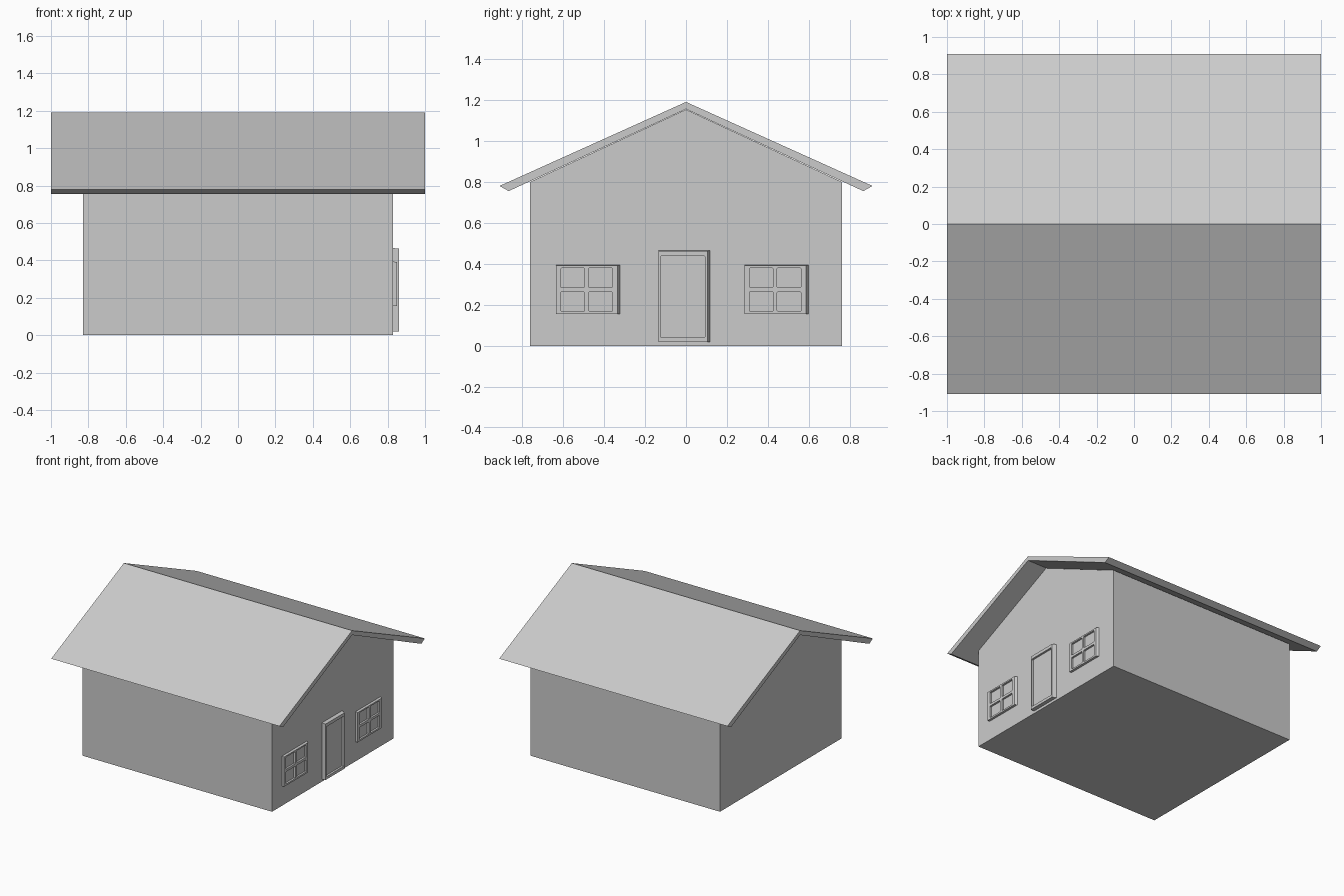
import bpy, bmesh

if "Cube" in bpy.data.objects:
    bpy.data.objects.remove(bpy.data.objects["Cube"])


def mesh_object(name, bm):
    bmesh.ops.recalc_face_normals(bm, faces=bm.faces)
    me = bpy.data.meshes.new(name)
    bm.to_mesh(me)
    bm.free()
    ob = bpy.data.objects.new(name, me)
    bpy.context.collection.objects.link(ob)
    return ob


def loft(bm, x0, prof0, x1, prof1):
    """Closed solid between two (y, z) outlines at x0 and x1."""
    a = [bm.verts.new((x0, y, z)) for y, z in prof0]
    b = [bm.verts.new((x1, y, z)) for y, z in prof1]
    n = len(a)
    faces = [bm.faces.new(a), bm.faces.new(b)]
    for i in range(n):
        faces.append(bm.faces.new((a[i], a[(i + 1) % n], b[(i + 1) % n], b[i])))
    return faces


def rect(y0, y1, z0, z1):
    return [(y0, z0), (y1, z0), (y1, z1), (y0, z1)]


def rounded(y0, y1, z0, z1, c=0.004):
    return [(y0 + c, z0), (y1 - c, z0), (y1, z0 + c), (y1, z1 - c),
            (y1 - c, z1), (y0 + c, z1), (y0, z1 - c), (y0, z0 + c)]


def prism(name, half_x, prof):
    bm = bmesh.new()
    loft(bm, -half_x, prof, half_x, prof)
    return mesh_object(name, bm)


def cut_frame(name, front_x, outline, holes, floor_x):
    """Frame on the gable wall, slanted on its +y side, with recesses."""
    y0, y1, z0, z1 = outline
    bm = bmesh.new()
    loft(bm, 0.825, rect(y0, y1 + 0.015, z0, z1 + 0.003), front_x, rect(*outline))
    frame = mesh_object(name, bm)
    bm = bmesh.new()
    for h in holes:
        loft(bm, floor_x, rounded(*h), front_x + 0.05, rounded(*h))
    cutter = mesh_object(name + "_cutter", bm)
    cutter.hide_render = True
    cutter.hide_viewport = True
    mod = frame.modifiers.new("recess", "BOOLEAN")
    mod.operation = "DIFFERENCE"
    mod.solver = "EXACT"
    mod.object = cutter
    return frame


# House body with gable ends
prism("walls", 0.83, [(-0.76, 0), (0.76, 0), (0.76, 0.80), (0, 1.153), (-0.76, 0.80)])

# Overhanging gable roof slab
prism("roof", 1.0, [(-0.91, 0.78), (-0.865, 0.755), (0, 1.155),
                    (0.865, 0.755), (0.91, 0.78), (0, 1.19)])

# Door with a recessed panel
cut_frame("door", 0.861, (-0.135, 0.104, 0.02, 0.463),
          [(-0.125, 0.094, 0.042, 0.438)], 0.845)

# Two four-pane windows either side of the door
for label, y in (("left", -0.635), ("right", 0.285)):
    panes = [(y + dy, y + dy + 0.116, z, z + 0.096)
             for dy in (0.024, 0.160) for z in (0.168, 0.284)]
    cut_frame("window_" + label, 0.849, (y, y + 0.30, 0.155, 0.391), panes, 0.834)
